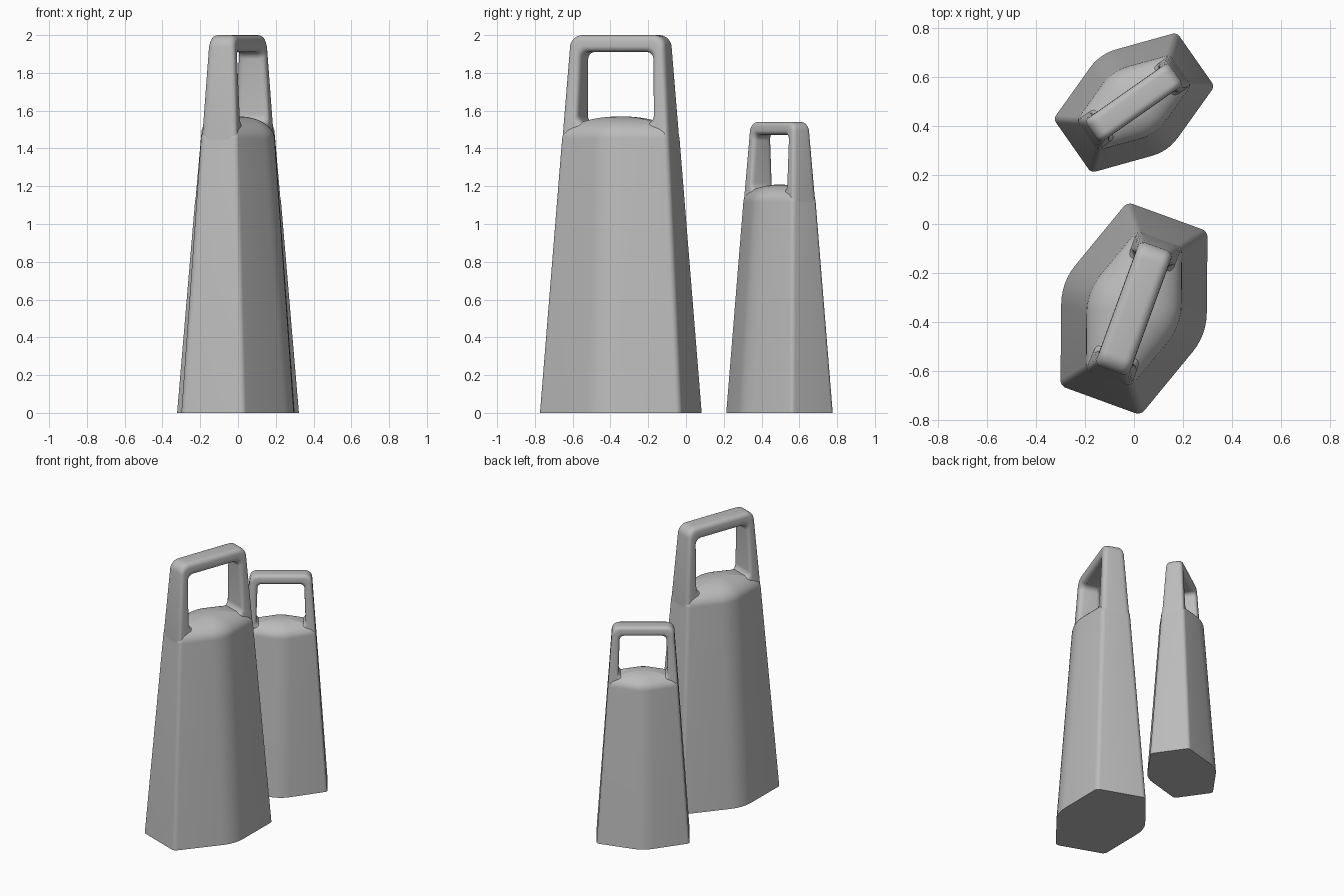
import bpy, bmesh
from math import sin, cos, pi, radians
from mathutils import Vector

if "Cube" in bpy.data.objects:
    bpy.data.objects.remove(bpy.data.objects["Cube"])

grey = bpy.data.materials.new("plain grey")
grey.use_nodes = True
colour = (0.5, 0.5, 0.5, 1)
grey.diffuse_color = colour
grey.node_tree.nodes["Principled BSDF"].inputs["Base Color"].default_value = colour

SHOULDER, TOP = 1.45, 2.0


# Taper of the shape with height
def half_length(z):
    return 0.399 - 0.067 * z


def end_half_width(z):
    return 0.174 - 0.052 * z


def mid_half_width(z):
    return 0.315 - 0.075 * z


def round_corners(corners, steps):
    """Closed 2D outline with an arc at each (x, y, radius) corner."""
    pts = [Vector(c[:2]) for c in corners]
    out = []
    for i, p in enumerate(pts):
        a = (pts[i - 1] - p).normalized()
        b = (pts[(i + 1) % len(pts)] - p).normalized()
        half = a.angle(b) / 2
        r = corners[i][2]
        centre = p + (a + b).normalized() * r / sin(half)
        # Sweep between the two tangent points
        start = p + a * r * cos(half) / sin(half) - centre
        end = p + b * r * cos(half) / sin(half) - centre
        sweep = start.angle(end)
        for k in range(steps + 1):
            t = k / steps
            out.append(centre + (start * sin((1 - t) * sweep) + end * sin(t * sweep)) / sin(sweep))
    return out


def bridge(bm, r1, r2):
    n = len(r1)
    for i in range(n):
        j = (i + 1) % n
        bm.faces.new((r1[i], r1[j], r2[j], r2[i]))


def finish(bm, name):
    bmesh.ops.recalc_face_normals(bm, faces=bm.faces)
    mesh = bpy.data.meshes.new(name)
    bm.to_mesh(mesh)
    bm.free()
    mesh.materials.append(grey)
    return mesh


# Tapered six-sided body with a domed shoulder
def make_body():
    bm = bmesh.new()

    def ring(z_shape, z, s):
        u, e, m = half_length(z_shape), end_half_width(z_shape), mid_half_width(z_shape)
        hexagon = [(u, -e, 0.035), (u, e, 0.035), (0, m, 0.25),
                   (-u, e, 0.035), (-u, -e, 0.035), (0, -m, 0.25)]
        return [bm.verts.new((p.x * s, p.y * s, z)) for p in round_corners(hexagon, 6)]

    rings = [ring(0, 0, 1), ring(SHOULDER, SHOULDER, 1)]
    for k in range(1, 12):
        a = k / 12 * pi / 2
        rings.append(ring(SHOULDER, SHOULDER + 0.12 * sin(a), cos(a)))
    for r1, r2 in zip(rings, rings[1:]):
        bridge(bm, r1, r2)
    bm.faces.new(rings[0])
    bm.faces.new(rings[-1])
    return finish(bm, "body")


# Handle frame: rounded section swept round the opening
def make_handle():
    bm = bmesh.new()
    low = 1.36
    outer = round_corners([(half_length(low), low, 0.08), (half_length(TOP), TOP, 0.065),
                           (-half_length(TOP), TOP, 0.065), (-half_length(low), low, 0.08)], 7)
    inner = round_corners([(0.213, 1.53, 0.05), (0.2, 1.91, 0.04),
                           (-0.2, 1.91, 0.04), (-0.213, 1.53, 0.05)], 7)
    rings = []
    for o, h in zip(outer, inner):
        mid, arm = (o + h) / 2, (o - h) / 2
        a = arm.length
        arm.normalize()
        r = min(0.035, a * 0.95)
        t_out, t_in = end_half_width(o.y), end_half_width(h.y)
        section = round_corners([(a, -t_out, r), (a, t_out, r), (-a, t_in, r), (-a, -t_in, r)], 5)
        ring = []
        for q in section:
            p = mid + arm * q.x
            ring.append(bm.verts.new((p.x, q.y, p.y)))
        rings.append(ring)
    for r1, r2 in zip(rings, rings[1:] + rings[:1]):
        bridge(bm, r1, r2)
    return finish(bm, "handle")


# Large and small versions of the same form
parts = {"body": make_body(), "handle": make_handle()}
for size, scale, angle, y in (("large", 1.0, 70, -0.345), ("small", 0.77, 35, 0.495)):
    for part, mesh in parts.items():
        obj = bpy.data.objects.new(size + "_" + part, mesh.copy())
        bpy.context.collection.objects.link(obj)
        obj.location = (0, y, 0)
        obj.scale = (scale,) * 3
        obj.rotation_euler.z = radians(angle)
        bpy.ops.object.select_all(action="DESELECT")
        obj.select_set(True)
        bpy.context.view_layer.objects.active = obj
        bpy.ops.object.shade_smooth_by_angle(angle=radians(40))
